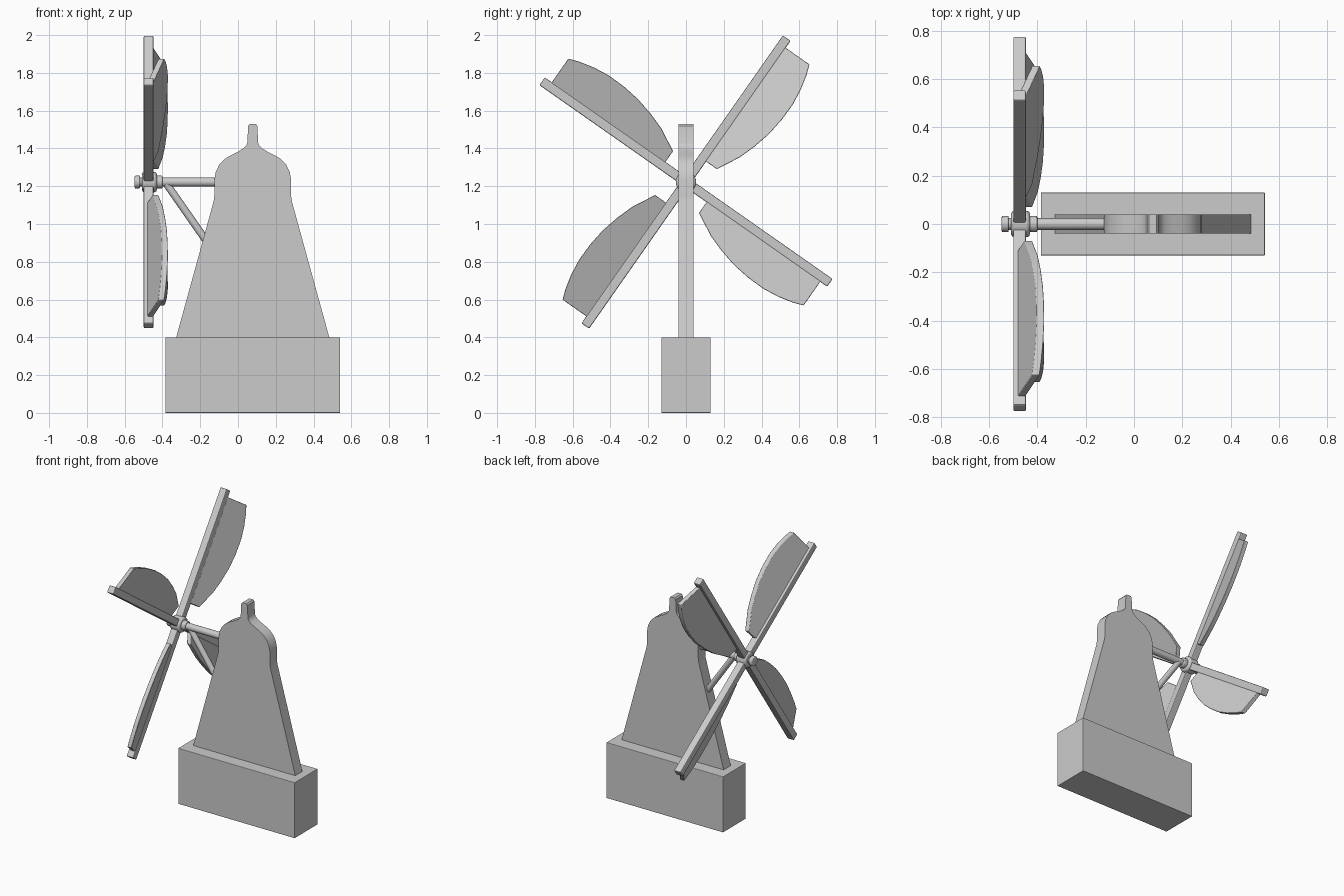
import bpy, bmesh, math
from mathutils import Vector, Matrix

if "Cube" in bpy.data.objects:
    bpy.data.objects.remove(bpy.data.objects["Cube"])

HUB = Vector((-0.473, 0, 1.222))
CX = 0.078  # centre line of tower and base


def make(name, bm, bevel=0, smooth=False):
    bmesh.ops.recalc_face_normals(bm, faces=bm.faces)
    me = bpy.data.meshes.new(name)
    bm.to_mesh(me)
    bm.free()
    ob = bpy.data.objects.new(name, me)
    bpy.context.collection.objects.link(ob)
    if bevel:
        m = ob.modifiers.new("bevel", 'BEVEL')
        m.width = bevel
        m.segments = 2
        m.limit_method = 'ANGLE'
    if smooth:
        bpy.ops.object.select_all(action='DESELECT')
        bpy.context.view_layer.objects.active = ob
        ob.select_set(True)
        bpy.ops.object.shade_smooth_by_angle(angle=math.radians(35))
    return ob


def box(name, lo, hi, matrix=Matrix(), bevel=0):
    lo, hi = Vector(lo), Vector(hi)
    bm = bmesh.new()
    bmesh.ops.create_cube(bm, size=1)
    for v in bm.verts:
        v.co = matrix @ ((lo + hi) / 2 + v.co * (hi - lo))
    return make(name, bm, bevel)


def prism(name, front, offset, matrix=Matrix(), bevel=0, smooth=False):
    """Solid between a planar outline and its copy moved by offset."""
    bm = bmesh.new()
    a = [bm.verts.new(matrix @ Vector(p)) for p in front]
    b = [bm.verts.new(matrix @ (Vector(p) + Vector(offset))) for p in front]
    bm.faces.new(a)
    bm.faces.new(b[::-1])
    for i in range(len(a)):
        j = (i + 1) % len(a)
        bm.faces.new((a[i], a[j], b[j], b[i]))
    return make(name, bm, bevel, smooth)


def rod(name, p, q, r, bevel=0):
    p, q = Vector(p), Vector(q)
    bm = bmesh.new()
    rot = (q - p).to_track_quat('Z', 'Y').to_matrix().to_4x4()
    bmesh.ops.create_cone(bm, cap_ends=True, segments=20, radius1=r, radius2=r,
                          depth=(q - p).length,
                          matrix=Matrix.Translation((p + q) / 2) @ rot)
    return make(name, bm, bevel, True)


# base block
box("base", (-0.385, -0.13, 0), (0.541, 0.13, 0.4), bevel=0.003)

# tower slab with domed cap and finial: half profile, mirrored
half = [(0.408, 0.39), (0.207, 1.12), (0.203, 1.15), (0.203, 1.235), (0.196, 1.275),
        (0.177, 1.315), (0.15, 1.343), (0.12, 1.362), (0.08, 1.382), (0.05, 1.4),
        (0.034, 1.415), (0.029, 1.43), (0.024, 1.52), (0.016, 1.53)]
outline = [(CX + x, -0.04, z) for x, z in half] + [(CX - x, -0.04, z) for x, z in half[::-1]]
prism("tower", outline, (0, 0.08, 0), smooth=True)

# axle, hub, collars and strut
z = HUB.z
rod("axle", (-0.53, 0, z), (-0.1, 0, z), 0.024)
rod("hub", (-0.508, 0, z), (-0.43, 0, z), 0.054, 0.012)
rod("axle_cap", (-0.547, 0, z), (-0.518, 0, z), 0.034, 0.006)
rod("collar", (-0.434, 0, z), (-0.4, 0, z), 0.034, 0.006)
rod("strut", (-0.385, 0, z), (-0.15, 0, 0.885), 0.02)

# four arms with tilted sails; u runs along the arm, v away from it
edge = [(0.885, 0.0), (0.885, 0.178), (0.83, 0.198), (0.75, 0.217), (0.66, 0.228),
        (0.56, 0.226), (0.46, 0.214), (0.36, 0.189), (0.27, 0.158), (0.15, 0.095), (0.15, 0.0)]
sail = [(-0.016 + 0.38 * v, u, -v) for u, v in edge]
for i in range(4):
    m = Matrix.Translation(HUB) @ Matrix.Rotation(math.radians(55 + 90 * i), 4, 'X')
    box(f"arm_{i + 1}", (-0.026, 0, -0.025), (0.026, 0.93, 0.025), m, bevel=0.006)
    prism(f"sail_{i + 1}", sail, (0.032, 0, 0), m, bevel=0.003, smooth=True)
